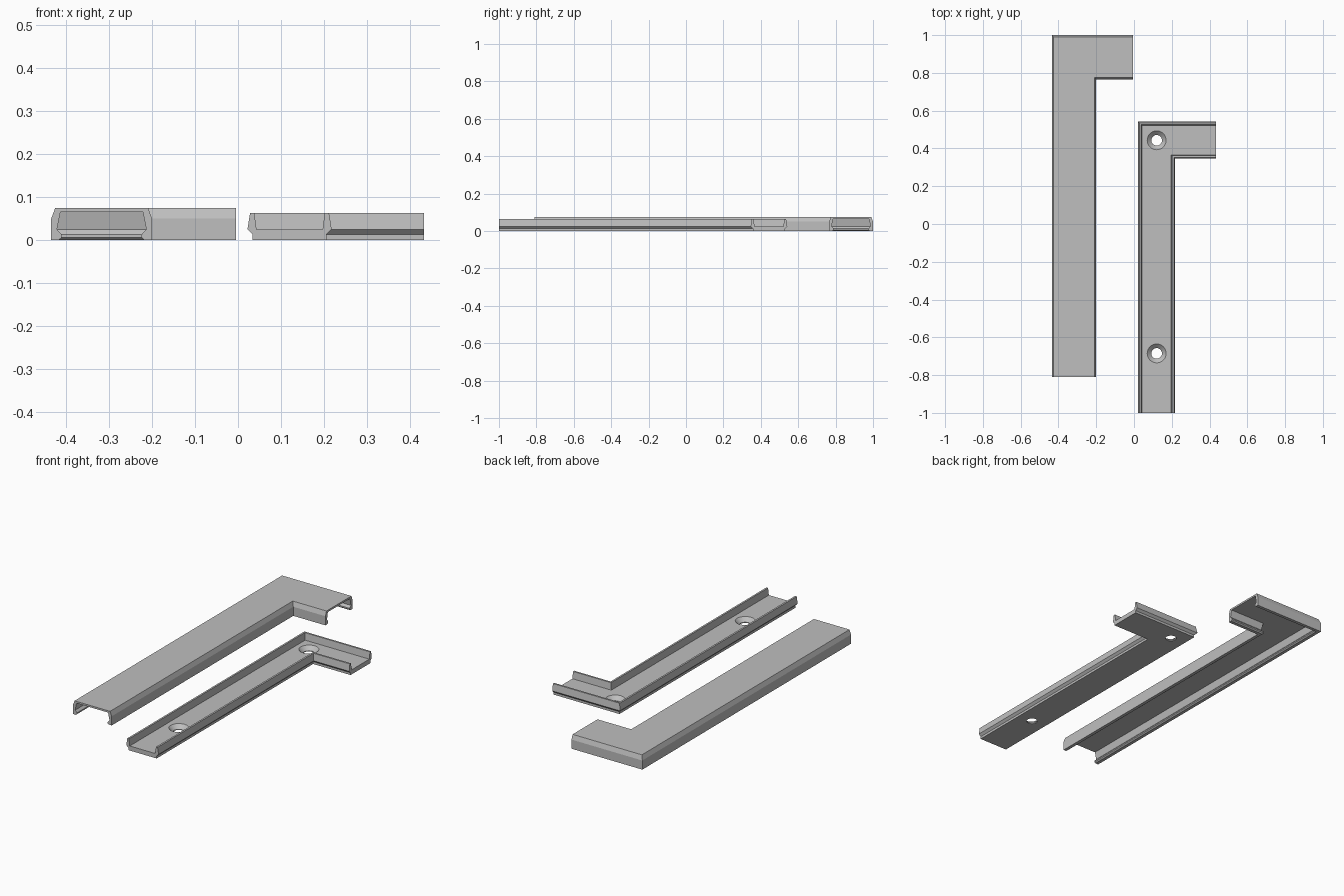
import bpy
import bmesh
import math

cube = bpy.data.objects.get("Cube")
if cube:
    bpy.data.objects.remove(cube, do_unlink=True)

# Single grey plastic
grey = bpy.data.materials.new("grey_plastic")
grey.use_nodes = True
colour = (0.52, 0.52, 0.52, 1)
grey.diffuse_color = colour
grey.node_tree.nodes["Principled BSDF"].inputs["Base Color"].default_value = colour


def finish(name, bm):
    """Turn a bmesh into a scene object."""
    bmesh.ops.recalc_face_normals(bm, faces=bm.faces)
    mesh = bpy.data.meshes.new(name)
    bm.to_mesh(mesh)
    bm.free()
    mesh.materials.append(grey)
    obj = bpy.data.objects.new(name, mesh)
    bpy.context.collection.objects.link(obj)
    return obj


def elbow(name, half, cx, cy, y_start, x_end):
    """Sweep a mirrored channel section round a mitred right-angle corner."""
    section = half + [(-u, z) for u, z in reversed(half)]
    bm = bmesh.new()
    rings = [
        [bm.verts.new((cx + u, y_start, z)) for u, z in section],
        [bm.verts.new((cx + u, cy - u, z)) for u, z in section],
        [bm.verts.new((x_end, cy - u, z)) for u, z in section],
    ]
    n = len(section)
    for a, b in zip(rings, rings[1:]):
        for i in range(n):
            j = (i + 1) % n
            bm.faces.new((a[i], a[j], b[j], b[i]))
    bm.faces.new(rings[0])
    bm.faces.new(rings[-1])
    return finish(name, bm)


def countersink(name, x, y, profile, sides=48):
    """Revolved cutter for a countersunk screw hole."""
    bm = bmesh.new()
    rings = []
    for r, z in profile:
        rings.append([bm.verts.new((x + r * math.cos(math.tau * i / sides),
                                    y + r * math.sin(math.tau * i / sides), z))
                      for i in range(sides)])
    for a, b in zip(rings, rings[1:]):
        for i in range(sides):
            j = (i + 1) % sides
            bm.faces.new((a[i], a[j], b[j], b[i]))
    bm.faces.new(rings[0])
    bm.faces.new(rings[-1])
    return finish(name, bm)


# Snap-on cover: from the underside of the roof, round the hooked lip, to the top
cover_half = [(0.096, 0.065), (0.104, 0.025), (0.093, 0.013), (0.093, 0.006),
              (0.1, 0), (0.1175, 0), (0.1175, 0.05), (0.108, 0.075)]
elbow("cover_channel", cover_half, -0.3175, 0.8825, -0.81, -0.005)

# Base channel: from the floor, over the wall, to the undercut foot
base_half = [(0.077, 0.025), (0.082, 0.063), (0.092, 0.063), (0.098, 0.025),
             (0.086, 0.013), (0.086, 0)]
base = elbow("base_channel", base_half, 0.12, 0.4435, -1, 0.433)

# Two countersunk screw holes in the base
hole = [(0.028, -0.01), (0.028, 0.004), (0.05, 0.025), (0.05, 0.035)]
bpy.context.view_layer.objects.active = base
for label, y in (("corner", 0.443), ("end", -0.685)):
    cutter = countersink(label + "_hole_cutter", 0.12, y, hole)
    mod = base.modifiers.new(label + "_hole", 'BOOLEAN')
    mod.operation = 'DIFFERENCE'
    mod.solver = 'EXACT'
    mod.object = cutter
    bpy.ops.object.modifier_apply(modifier=mod.name)
    bpy.data.objects.remove(cutter, do_unlink=True)

# Smooth only the round hole walls
bpy.ops.object.select_all(action='DESELECT')
base.select_set(True)
bpy.ops.object.shade_smooth_by_angle(angle=math.radians(20))
